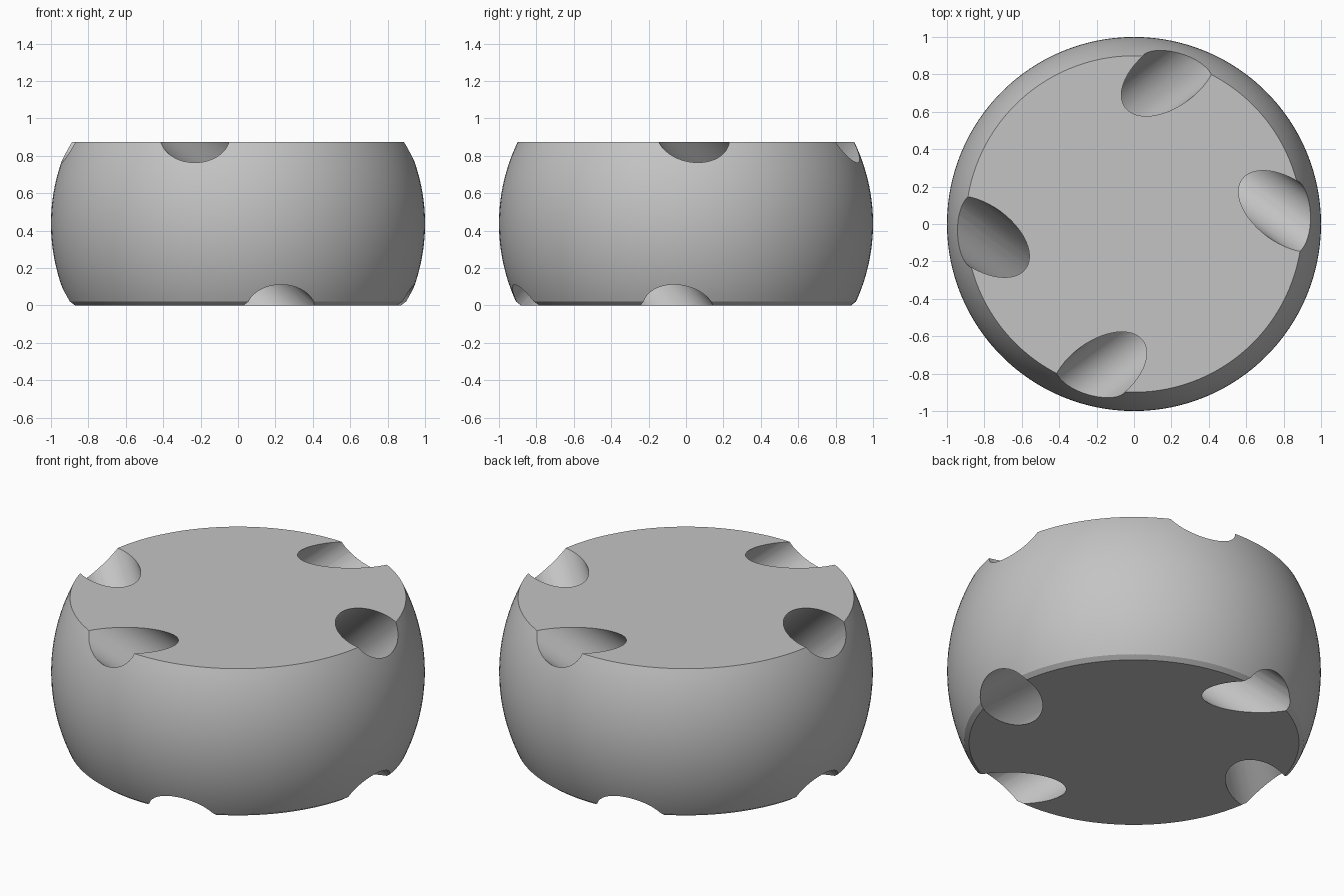
import bpy, bmesh, math
from mathutils import Matrix, Vector

if "Cube" in bpy.data.objects:
    bpy.data.objects.remove(bpy.data.objects["Cube"])

TOP = 0.874          # overall height
CZ = 0.437           # height of the sphere centre
HOLE_R = 0.168       # tunnel radius
HOLE_OFFSET = 0.533  # distance of tunnel axes from the centre
TILT = math.radians(35.2)

grey = bpy.data.materials.new("plain_grey")
grey.diffuse_color = (0.55, 0.55, 0.55, 1)
grey.use_nodes = True
grey.node_tree.nodes["Principled BSDF"].inputs["Base Color"].default_value = grey.diffuse_color


def lathe(name, profile, sides):
    """Solid of revolution from (radius, z) rings, listed bottom to top."""
    bm = bmesh.new()
    rings = []
    for r, z in profile:
        rings.append([bm.verts.new((r * math.cos(math.tau * i / sides),
                                    r * math.sin(math.tau * i / sides), z))
                      for i in range(sides)])
    for lower, upper in zip(rings, rings[1:]):
        for i in range(sides):
            j = (i + 1) % sides
            bm.faces.new((lower[i], lower[j], upper[j], upper[i]))
    bm.faces.new(rings[0][::-1])
    bm.faces.new(rings[-1])
    mesh = bpy.data.meshes.new(name)
    bm.to_mesh(mesh)
    bm.free()
    mesh.materials.append(grey)
    obj = bpy.data.objects.new(name, mesh)
    bpy.context.collection.objects.link(obj)
    return obj


# Truncated ball with a small chamfer around the base
a0, a1, n = math.asin(0.02 - CZ), math.asin(TOP - CZ), 28
arc = [a0 + (a1 - a0) * i / n for i in range(n + 1)]
profile = [(0.883, 0)] + [(math.cos(a), CZ + math.sin(a)) for a in arc]
body = lathe("drilled_ball", profile, 128)

# Four slanted tunnels drilled from the top rim to the bottom rim
cutters = []
for deg in (54, 126, 234, 306):
    mid = math.radians(deg)
    along = mid + math.pi / 2
    axis = Vector((math.cos(along) * math.cos(TILT),
                   math.sin(along) * math.cos(TILT), -math.sin(TILT)))
    cutter = lathe("tunnel_cutter", [(HOLE_R, -1.5), (HOLE_R, 1.5)], 48)
    centre = (HOLE_OFFSET * math.cos(mid), HOLE_OFFSET * math.sin(mid), CZ)
    cutter.matrix_world = (Matrix.Translation(centre)
                           @ axis.to_track_quat('Z', 'Y').to_matrix().to_4x4())
    cutter.hide_render = True
    cutters.append(cutter)
    cut = body.modifiers.new("tunnel", 'BOOLEAN')
    cut.operation = 'DIFFERENCE'
    cut.solver = 'MANIFOLD'
    cut.object = cutter

# Bake the cuts into the body and remove the cutters
bpy.context.view_layer.update()
graph = bpy.context.evaluated_depsgraph_get()
baked = bpy.data.meshes.new_from_object(body.evaluated_get(graph))
body.modifiers.clear()
body.data = baked
for cutter in cutters:
    bpy.data.objects.remove(cutter)

# Smooth curved surfaces, sharp rims
bm = bmesh.new()
bm.from_mesh(baked)
for face in bm.faces:
    face.smooth = True
for edge in bm.edges:
    edge.smooth = edge.calc_face_angle(0) < math.radians(20)
bm.to_mesh(baked)
bm.free()
